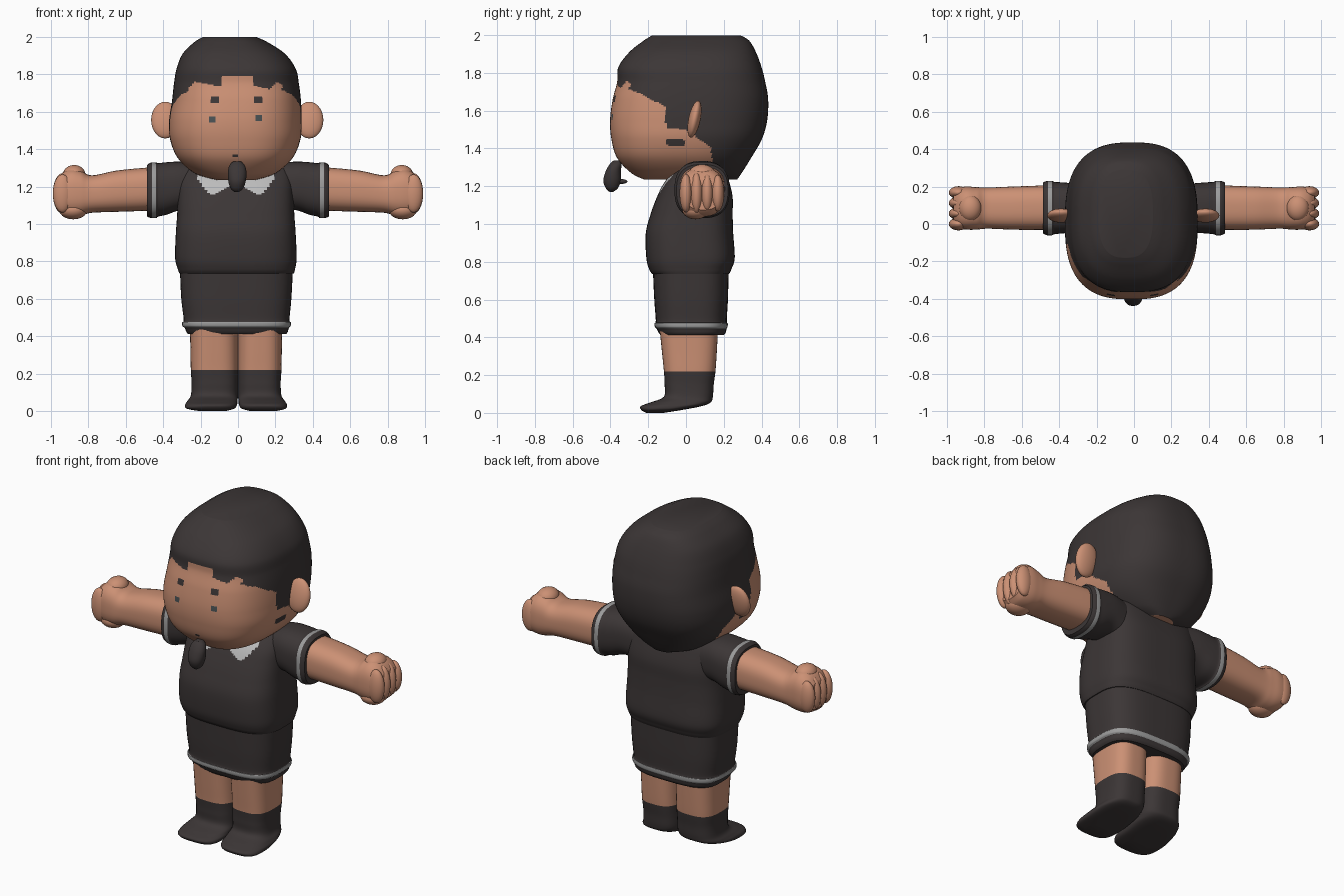
import bpy, bmesh, math
from mathutils import Matrix, Vector


def material(name, rgb):
    m = bpy.data.materials.new(name)
    m.diffuse_color = (*rgb, 1)
    return m


CHARCOAL, SKIN, GREY, LIGHT, EYE = range(5)
MATS = [material("charcoal", (0.045, 0.037, 0.037)),
        material("skin", (0.60, 0.28, 0.175)),
        material("trim grey", (0.33, 0.33, 0.33)),
        material("collar light grey", (0.50, 0.50, 0.50)),
        material("eye grey", (0.07, 0.085, 0.09))]


def finish(name, bm, rule):
    """Turn a bmesh into an object; rule(x, y, z) gives the colour of each face."""
    bmesh.ops.recalc_face_normals(bm, faces=bm.faces)
    for f in bm.faces:
        f.material_index = rule(*f.calc_center_median())
    me = bpy.data.meshes.new(name)
    bm.to_mesh(me)
    bm.free()
    for m in MATS:
        me.materials.append(m)
    me.shade_smooth()
    me.set_sharp_from_angle(angle=math.radians(40))
    ob = bpy.data.objects.new(name, me)
    bpy.context.collection.objects.link(ob)
    return ob


def interp(pts, t):
    """Piecewise linear lookup."""
    if t <= pts[0][0]:
        return pts[0][1]
    for (a, p), (b, q) in zip(pts, pts[1:]):
        if t <= b:
            return p + (q - p) * (t - a) / (b - a)
    return pts[-1][1]


def spline(sec, steps):
    """Catmull-Rom through the sections."""
    out = []
    for i in range(len(sec) - 1):
        p0, p1, p2, p3 = (sec[max(i - 1, 0)], sec[i], sec[i + 1], sec[min(i + 2, len(sec) - 1)])
        for k in range(steps):
            u = k / steps
            out.append([0.5 * (2 * b + (c - a) * u + (2 * a - 5 * b + 4 * c - d) * u * u
                               + (3 * b - a - 3 * c + d) * u ** 3)
                        for a, b, c, d in zip(p0, p1, p2, p3)])
    return out + [list(sec[-1])]


def loft(name, sec, rule, axis="z", n=2.5, segs=48, steps=6, side=1):
    """Skin superellipse rings; section = (t, a_min, a_max, b_min, b_max)."""
    bm = bmesh.new()
    rings = []
    for t, a0, a1, b0, b1 in spline(sec, steps):
        ring = []
        for k in range(segs):
            th = 2 * math.pi * (k + 0.5) / segs
            c, s = math.cos(th), math.sin(th)
            r = (abs(c) ** n + abs(s) ** n) ** (-1 / n)
            a = (a0 + a1) / 2 + (a1 - a0) / 2 * r * c
            b = (b0 + b1) / 2 + (b1 - b0) / 2 * r * s
            x, y, z = (a, b, t) if axis == "z" else (t, a, b)
            ring.append(bm.verts.new((x * side, y, z)))
        rings.append(ring)
    for r0, r1 in zip(rings, rings[1:]):
        for k in range(segs):
            j = (k + 1) % segs
            bm.faces.new((r0[k], r0[j], r1[j], r1[k]))
    bm.faces.new(rings[0])
    bm.faces.new(rings[-1])
    return finish(name, bm, rule)


def ellipsoid(name, loc, radii, colour, rot=(0, "X")):
    bm = bmesh.new()
    mat = (Matrix.Translation(loc) @ Matrix.Rotation(math.radians(rot[0]), 4, rot[1])
           @ Matrix.Diagonal((*radii, 1)))
    bmesh.ops.create_uvsphere(bm, u_segments=24, v_segments=14, radius=1, matrix=mat)
    return finish(name, bm, lambda x, y, z: colour)


# Head: hair, face and facial marks are coloured by position
FRONT_LINE = [(-0.3, 1.69), (-0.23, 1.76), (-0.13, 1.74), (-0.09, 1.735), (-0.085, 1.79),
              (0.075, 1.79), (0.08, 1.74), (0.17, 1.72), (0.21, 1.76), (0.3, 1.69)]
SIDE_LINE = [(-0.4, 1.75), (-0.24, 1.69), (-0.11, 1.62), (-0.105, 1.51), (0, 1.5),
             (0.07, 1.45), (0.13, 1.41), (0.16, 1.2)]


def head_rule(x, y, z):
    front = abs(x + 0.015) < 0.25 and y < 0
    line = interp(FRONT_LINE, x) if front else interp(SIDE_LINE, y)
    if z > line:
        return CHARCOAL
    if front and y < -0.2:
        for mx, mz, w, h, col in ((-0.12, 1.663, 0.022, 0.017, CHARCOAL),
                                  (0.107, 1.663, 0.018, 0.019, CHARCOAL),
                                  (-0.137, 1.56, 0.02, 0.016, EYE),
                                  (0.112, 1.565, 0.019, 0.016, EYE),
                                  (-0.015, 1.365, 0.017, 0.006, CHARCOAL)):
            if abs(x - mx) < w and abs(z - mz) < h:
                return col
    if abs(x) > 0.2 and -0.1 < y < -0.01 and 1.415 < z < 1.45:
        return CHARCOAL
    return SKIN


loft("head", [(1.235, -0.12, 0.10, -0.22, 0.27), (1.27, -0.23, 0.20, -0.29, 0.295),
              (1.35, -0.32, 0.29, -0.365, 0.345), (1.45, -0.362, 0.333, -0.395, 0.402),
              (1.55, -0.368, 0.34, -0.402, 0.43), (1.66, -0.352, 0.336, -0.388, 0.435),
              (1.75, -0.342, 0.325, -0.365, 0.42), (1.83, -0.328, 0.308, -0.358, 0.40),
              (1.91, -0.295, 0.25, -0.30, 0.37), (1.97, -0.235, 0.16, -0.225, 0.335),
              (1.998, -0.19, 0.10, -0.18, 0.29)], head_rule, n=2.7, segs=200, steps=14)

# Goatee hanging from the chin
loft("goatee", [(1.17, -0.017, 0.003, -0.405, -0.385), (1.19, -0.04, 0.027, -0.425, -0.36),
                (1.23, -0.052, 0.042, -0.438, -0.345), (1.28, -0.054, 0.045, -0.425, -0.345),
                (1.315, -0.045, 0.035, -0.405, -0.34), (1.335, -0.025, 0.015, -0.385, -0.345)],
     lambda x, y, z: CHARCOAL, n=2.2, segs=24, steps=4)
ellipsoid("goatee_tip", (-0.005, -0.345, 1.225), (0.018, 0.035, 0.013), CHARCOAL)

# Shirt with a light collar in front
COLLAR = [(0, 1.23), (0.05, 1.19), (0.12, 1.155), (0.14, 1.155), (0.2, 1.235), (0.24, 1.4)]


def shirt_rule(x, y, z):
    return LIGHT if y < 0.04 and z > interp(COLLAR, abs(x + 0.012)) else CHARCOAL


loft("shirt", [(0.735, -0.312, 0.298, -0.178, 0.228), (0.76, -0.322, 0.305, -0.195, 0.24),
               (0.82, -0.336, 0.313, -0.21, 0.258), (0.95, -0.332, 0.308, -0.213, 0.25),
               (1.05, -0.325, 0.301, -0.188, 0.247), (1.14, -0.322, 0.298, -0.155, 0.247),
               (1.22, -0.318, 0.294, -0.115, 0.23), (1.29, -0.30, 0.277, -0.055, 0.205),
               (1.332, -0.25, 0.23, 0.0, 0.165)], shirt_rule, n=3.2, segs=140, steps=10)

# Shorts with a grey hem stripe
loft("shorts", [(0.412, -0.268, 0.257, -0.135, 0.20), (0.425, -0.276, 0.266, -0.145, 0.21),
                (0.445, -0.285, 0.272, -0.155, 0.215), (0.455, -0.297, 0.281, -0.165, 0.22),
                (0.475, -0.298, 0.282, -0.167, 0.221), (0.49, -0.29, 0.275, -0.16, 0.216),
                (0.6, -0.303, 0.285, -0.168, 0.222), (0.75, -0.31, 0.293, -0.175, 0.226)],
     lambda x, y, z: GREY if 0.447 < z < 0.477 else CHARCOAL, n=3.2, segs=64, steps=6)

for side, label in ((-1, "left"), (1, "right")):
    o = 0.012 if side < 0 else -0.008

    # Leg, sock and foot in one sweep, with a slanted sole
    loft(label + "_leg", [(0.0, 0.07, 0.20, -0.21, -0.12), (0.014, 0.02, 0.263 + o, -0.235, -0.03),
                          (0.035, 0.005, 0.27 + o, -0.24, 0.08), (0.055, 0.003, 0.258 + o, -0.19, 0.13),
                          (0.085, 0, 0.24 + o, -0.118, 0.142), (0.15, 0, 0.236 + o, -0.113, 0.147),
                          (0.22, 0, 0.24 + o, -0.117, 0.156), (0.32, 0, 0.242 + o, -0.127, 0.163),
                          (0.45, 0, 0.245 + o, -0.14, 0.17)],
         lambda x, y, z: CHARCOAL if z < 0.222 else SKIN, n=3, segs=48, steps=6, side=side)

    # Sleeve with a grey cuff stripe
    loft(label + "_sleeve", [(0.2, -0.03, 0.20, 1.06, 1.32), (0.3, -0.045, 0.215, 1.075, 1.333),
                             (0.38, -0.05, 0.222, 1.05, 1.33), (0.425, -0.055, 0.225, 1.04, 1.325),
                             (0.437, -0.06, 0.23, 1.032, 1.328), (0.465, -0.06, 0.23, 1.032, 1.328),
                             (0.486, -0.05, 0.222, 1.04, 1.315)],
         lambda x, y, z: GREY if 0.436 < abs(x) < 0.462 else CHARCOAL,
         axis="x", n=2.6, segs=48, steps=6, side=side)

    # Bare arm ending in a fist
    loft(label + "_arm", [(0.4, -0.03, 0.205, 1.075, 1.305), (0.5, -0.032, 0.205, 1.07, 1.30),
                          (0.65, -0.03, 0.20, 1.065, 1.285), (0.78, -0.025, 0.195, 1.06, 1.26),
                          (0.84, -0.03, 0.197, 1.045, 1.285), (0.89, -0.03, 0.20, 1.04, 1.295),
                          (0.935, -0.022, 0.195, 1.05, 1.275), (0.965, 0.0, 0.18, 1.075, 1.24)],
         lambda x, y, z: SKIN, axis="x", n=2.7, segs=40, steps=6, side=side)

    # Four curled fingers side by side, and the thumb
    for i in range(4):
        ellipsoid(f"{label}_finger_{i + 1}", (side * 0.937, 0.0 + i * 0.056, 1.163),
                  (0.052, 0.034, 0.108 - 0.006 * abs(i - 1)), SKIN)
    ellipsoid(label + "_knuckle", (side * 0.875, 0.085, 1.265), (0.06, 0.07, 0.05), SKIN)
    ellipsoid(label + "_thumb", (side * 0.88, 0.05, 1.075), (0.075, 0.07, 0.05), SKIN)

    # Thin ear, leaning back towards its top and rim
    ellipsoid(label + "_ear", (side * 0.385 - 0.004, 0.045, 1.555), (0.075, 0.032, 0.1), SKIN, (-12, "X"))
